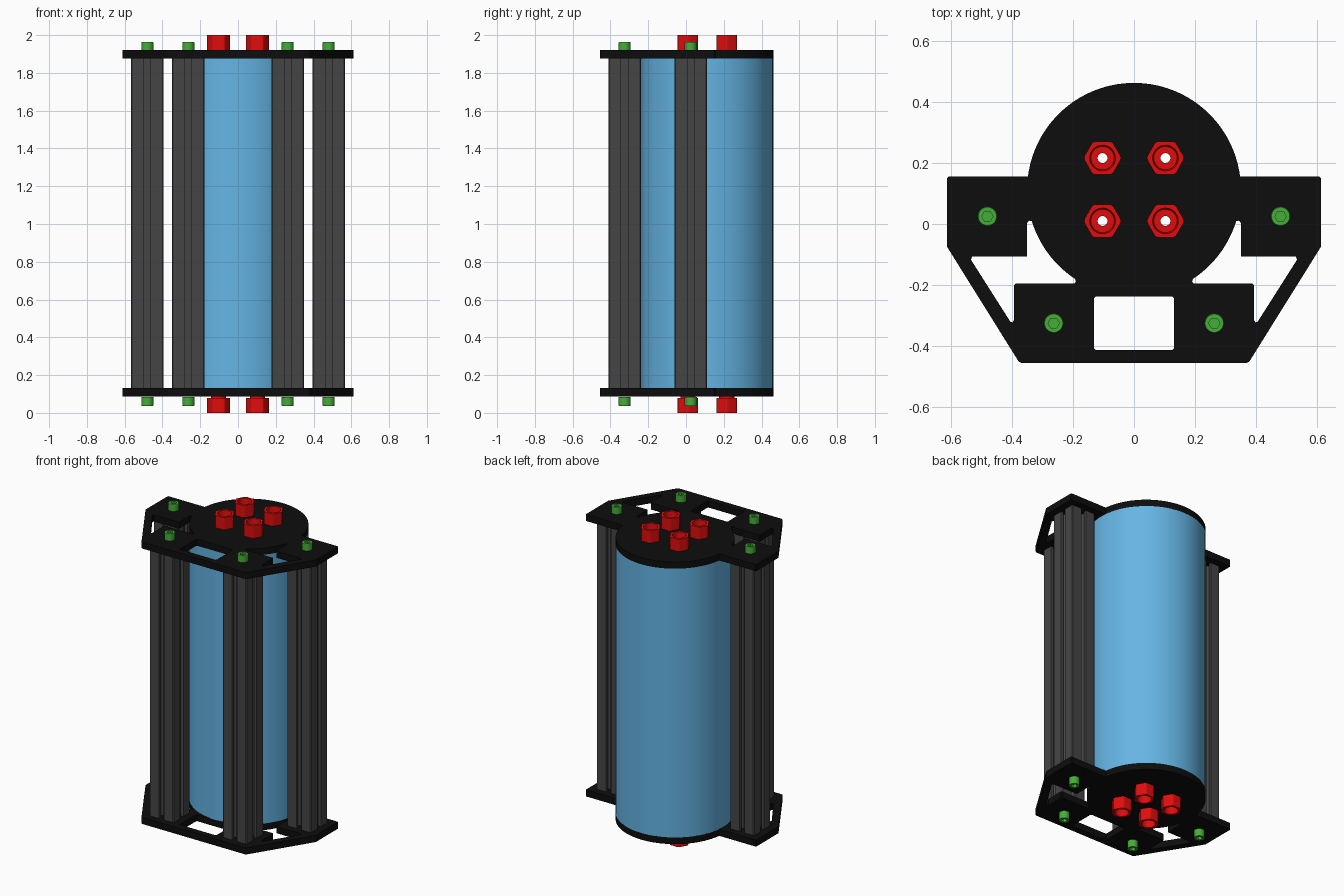
import bpy, bmesh
from math import sin, cos, pi, radians

if "Cube" in bpy.data.objects:
    bpy.data.objects.remove(bpy.data.objects["Cube"])

def material(name, rgb):
    m = bpy.data.materials.new(name)
    m.diffuse_color = (*rgb, 1)
    m.use_nodes = True
    m.node_tree.nodes["Principled BSDF"].inputs["Base Color"].default_value = m.diffuse_color
    return m

BLACK = material("black", (0.004, 0.004, 0.004))
GREY = material("dark_grey", (0.06, 0.06, 0.06))
BLUE = material("blue", (0.13, 0.46, 0.78))
RED = material("red", (0.75, 0.004, 0.004))
GREEN = material("green", (0.06, 0.42, 0.04))

def finish(name, bm, mat):
    bmesh.ops.remove_doubles(bm, verts=bm.verts, dist=1e-5)
    bmesh.ops.recalc_face_normals(bm, faces=bm.faces)
    me = bpy.data.meshes.new(name)
    bm.to_mesh(me)
    bm.free()
    me.materials.append(mat)
    ob = bpy.data.objects.new(name, me)
    bpy.context.collection.objects.link(ob)
    bpy.ops.object.select_all(action='DESELECT')
    ob.select_set(True)
    bpy.context.view_layer.objects.active = ob
    bpy.ops.object.shade_smooth_by_angle(angle=radians(25))
    return ob

def slab(name, loops, z0, z1, mat):
    """Extrude a flat outline; further loops become holes."""
    cu = bpy.data.curves.new(name + "_profile", 'CURVE')
    cu.dimensions, cu.fill_mode, cu.extrude = '2D', 'BOTH', (z1 - z0) / 2
    for loop in loops:
        s = cu.splines.new('POLY')
        s.points.add(len(loop) - 1)
        for p, (x, y) in zip(s.points, loop):
            p.co = (x, y, 0, 1)
        s.use_cyclic_u = True
    tmp = bpy.data.objects.new("tmp", cu)
    bpy.context.collection.objects.link(tmp)
    bpy.context.view_layer.update()
    me = bpy.data.meshes.new_from_object(tmp.evaluated_get(bpy.context.evaluated_depsgraph_get()))
    bm = bmesh.new()
    bm.from_mesh(me)
    bmesh.ops.translate(bm, verts=bm.verts, vec=(0, 0, (z0 + z1) / 2))
    bpy.data.objects.remove(tmp)
    bpy.data.curves.remove(cu)
    return finish(name, bm, mat)

def rings(name, x, y, profile, mat, n=48, closed=True, flip=False):
    """Skin a stack of rings; radius may be a number or a function of angle."""
    bm, rows = bmesh.new(), []
    for r, z in profile:
        row = []
        for i in range(n):
            a = 2 * pi * i / n
            q = r(a) if callable(r) else r
            row.append(bm.verts.new((x + q * cos(a), y + q * sin(a), 2 - z if flip else z)))
        rows.append(row)
    pairs = list(zip(rows, rows[1:]))
    if closed:
        pairs.append((rows[-1], rows[0]))
    else:
        bm.faces.new(rows[0])
        bm.faces.new(rows[-1])
    for a, b in pairs:
        for i in range(n):
            j = (i + 1) % n
            bm.faces.new((a[i], a[j], b[j], b[i]))
    return finish(name, bm, mat)

def hexagon(flat, clip=9):
    """Hexagon with corners on the x axis, optionally turned down to a circle."""
    return lambda a: min(clip, flat / cos((a % (pi / 3)) - pi / 6))

def arc(cx, cy, r, a0, a1, n):
    return [(cx + r * cos(radians(a0 + (a1 - a0) * i / n)),
             cy + r * sin(radians(a0 + (a1 - a0) * i / n))) for i in range(n + 1)]

def mirror(pts):
    return [(-x, y) for x, y in reversed(pts)]

R, CY = 0.35, 0.112
PORTS = [(sx * 0.103, y) for sx in (-1, 1) for y in (0.01, 0.216)]
POSTS = [(sx * x, y) for sx in (-1, 1) for x, y in ((0.48, 0.025), (0.263, -0.325))]

# End plates with side openings, window and port holes
left = [(-0.608, 0.155), (-0.612, 0.151), (-0.612, -0.075), (-0.378, -0.45), (-0.368, -0.455)]
outer = arc(0, CY, R, 7.1, 172.9, 56) + left + mirror(left)
opening = arc(0, CY, R, -17, -56.5, 14) + [
    (0.19, -0.19), (0.197, -0.195), (0.388, -0.195), (0.393, -0.2), (0.393, -0.315),
    (0.398, -0.322), (0.405, -0.32), (0.534, -0.117), (0.53, -0.107), (0.35, -0.107),
    (0.35, 0.003), (0.344, 0.011)]
w, y0, y1, c = 0.131, -0.412, -0.238, 0.005
window = [(-w + c, y0), (w - c, y0), (w, y0 + c), (w, y1 - c),
          (w - c, y1), (-w + c, y1), (-w, y1 - c), (-w, y0 + c)]
holes = [arc(x, y, 0.04, 0, 352.5, 47) for x, y in PORTS]
for name, z in (("bottom_plate", 0.088), ("top_plate", 1.877)):
    slab(name, [outer, opening, mirror(opening), window] + holes, z, z + 0.035 + 0.008, BLACK).location = (0, 0, 0)

# Hollow tube
rings("tube", 0, CY, [(R, 0.131), (R, 1.877), (R - 0.015, 1.877), (R - 0.015, 0.131)], BLUE, n=72)

# Slotted posts
h = 0.0865
side = [(h, -h + 0.006), (h, -0.018), (h - 0.02, -0.018), (h - 0.02, -0.043), (h - 0.03, -0.043), (0.037, -0.02)]
side += [(x, -y) for x, y in reversed(side)]
post = []
for k in range(4):
    ca, sa = round(cos(k * pi / 2)), round(sin(k * pi / 2))
    post += [(x * ca - y * sa, x * sa + y * ca) for x, y in side]
for i, (x, y) in enumerate(POSTS):
    slab(f"post_{i}", [[(x + u, y + v) for u, v in post]], 0.131, 1.877, GREY)

# Port fittings and socket bolts at both ends
nut = hexagon(0.0545, 0.0605)
for end, flip in (("top", False), ("bottom", True)):
    for i, (x, y) in enumerate(PORTS):
        rings(f"{end}_fitting_{i}", x, y,
              [(0.04, 1.87), (0.04, 1.92), (nut, 1.92), (nut, 2.0), (0.042, 2.0),
               (0.038, 1.95), (0.016, 1.95), (0.016, 1.87)], RED, flip=flip)
    for i, (x, y) in enumerate(POSTS):
        rings(f"{end}_bolt_{i}", x, y,
              [(0.032, 1.915), (0.032, 1.96), (0.03, 1.963), (hexagon(0.016), 1.963),
               (hexagon(0.016), 1.935)], GREEN, n=36, closed=False, flip=flip)
